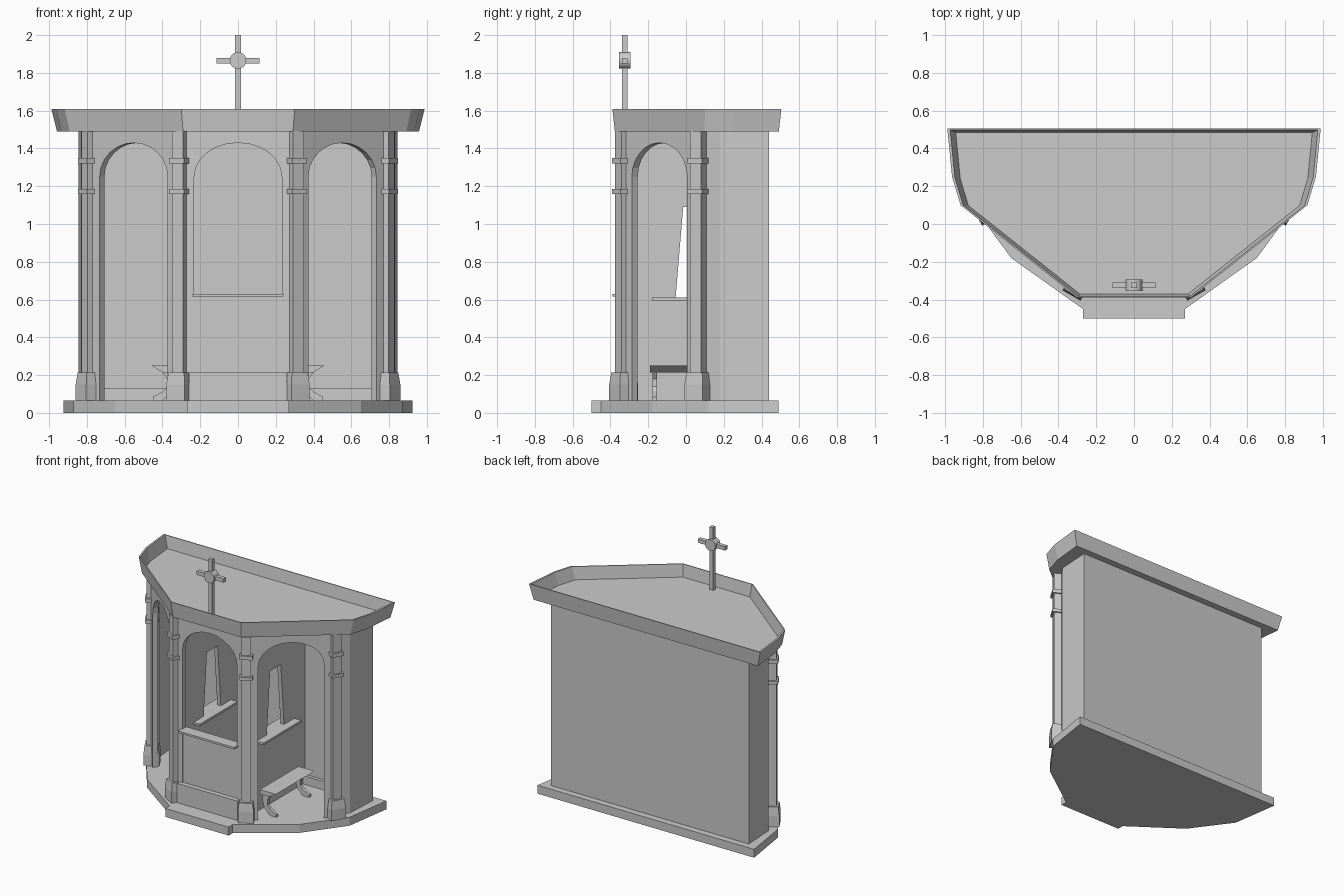
import bpy, bmesh, math
from mathutils import Matrix, Vector

if "Cube" in bpy.data.objects:
    bpy.data.objects.remove(bpy.data.objects["Cube"])

FLOOR, EAVES = 0.065, 1.49


def finish(name, bm, matrix=None):
    if matrix is not None:
        bm.transform(matrix)
    bmesh.ops.recalc_face_normals(bm, faces=bm.faces)
    me = bpy.data.meshes.new(name)
    bm.to_mesh(me)
    bm.free()
    ob = bpy.data.objects.new(name, me)
    bpy.context.scene.collection.objects.link(ob)
    return ob


def loft(name, rings, matrix=None):
    """Join rings of 3D points with quads and cap both ends."""
    bm = bmesh.new()
    vs = [[bm.verts.new(p) for p in r] for r in rings]
    n = len(vs[0])
    for a, b in zip(vs, vs[1:]):
        for i in range(n):
            j = (i + 1) % n
            bm.faces.new((a[i], a[j], b[j], b[i]))
    bm.faces.new(vs[0][::-1])
    bm.faces.new(vs[-1])
    return finish(name, bm, matrix)


def prism(name, pts, z0, z1, matrix=None):
    return loft(name, [[(x, y, z) for x, y in pts] for z in (z0, z1)], matrix)


def box(name, x0, x1, y0, y1, z0, z1):
    return prism(name, [(x0, y0), (x1, y0), (x1, y1), (x0, y1)], z0, z1)


def upright(origin, angle):
    """Local x runs along the wall, local y goes up, local z faces outward."""
    return Matrix.Translation(origin) @ Matrix.Rotation(angle, 4, 'Z') @ Matrix.Rotation(math.pi / 2, 4, 'X')


def both(half):
    """Mirror a right-hand outline (front to back) into a closed outline."""
    return half + [(-x, y) for x, y in reversed(half)]


def mirrored(ob):
    m = ob.modifiers.new("mirror", 'MIRROR')
    m.use_bisect_axis[0] = False
    m.use_mirror_merge = False
    return ob


# Base with front step
prism("base", both([(0.27, -0.5), (0.27, -0.45), (0.65, -0.18), (0.87, 0.12), (0.925, 0.49)]), 0, FLOOR)

# Roof tray with flared rim
rim = both([(0.3, -0.39), (0.918, 0.1), (0.963, 0.25), (0.988, 0.505)])
loft("roof", [[(x * s, 0.05 + (y - 0.05) * s, z) for x, y in rim]
              for s, z in ((0.97, EAVES), (1, 1.61), (0.985, 1.61), (0.955, 1.515))])

# Back and side walls
outer = [(0.77, 0.09), (0.83, 0.18), (0.845, 0.44)]
inner = [(-0.815, 0.41), (-0.795, 0.18), (-0.745, 0.10)]
prism("outer_walls", both(outer) + inner[::-1] + [(-x, y) for x, y in inner], FLOOR, EAVES)
box("back_skirting", -0.72, 0.72, 0.385, 0.415, FLOOR, 0.13)


# Arched panels
def arch_panel(name, origin, angle, half):
    r, spring, rise, n = 0.232, 1.25, 0.18, 12
    arc = [(r * math.cos(math.pi * i / n), spring + rise * math.sin(math.pi * i / n)) for i in range(n + 1)]
    pts = [(-half, FLOOR), (-half, EAVES), (half, EAVES), (half, FLOOR), (r, FLOOR)] + arc + [(-r, FLOOR)]
    return prism(name, pts, -0.02, 0.02, upright(origin, angle))


arch_panel("front_arch", (0, -0.325, 0), 0, 0.30)
mirrored(arch_panel("side_arch", (0.54, -0.125, 0), math.atan2(0.39, 0.48), 0.305))

# Low front door
box("door_panel", -0.235, 0.235, -0.338, -0.312, FLOOR, 0.615)
box("door_sill", -0.24, 0.24, -0.39, -0.30, 0.615, 0.63)
box("door_plinth", -0.26, 0.26, -0.375, -0.31, FLOOR, 0.215)

# Columns with pedestal, shaft and two rings
profile = [(0.056, FLOOR), (0.056, 0.15), (0.048, 0.215), (0.034, 0.215),
           (0.034, 1.16), (0.046, 1.16), (0.046, 1.185), (0.034, 1.185),
           (0.034, 1.32), (0.046, 1.32), (0.046, 1.35), (0.034, 1.35), (0.034, EAVES)]
for name, x, y, deg in (("front_column", 0.303, -0.33, 30), ("side_column", 0.783, 0.068, 60)):
    rings = [[(-r, -r, z), (r, -r, z), (r, r, z), (-r, r, z)] for r, z in profile]
    mirrored(loft(name, rings, Matrix.Translation((x, y, 0)) @ Matrix.Rotation(math.radians(deg), 4, 'Z')))

# Partitions with tapered windows
sideways = upright((0.27, 0, 0), math.pi / 2)
wall = box("partition", 0.255, 0.285, -0.31, 0.41, FLOOR, EAVES)
cutter = prism("window_cutter", [(-0.055, 0.61), (0.155, 0.61), (0.115, 1.09), (-0.015, 1.09)], -0.1, 0.1, sideways)
cutter.hide_render = True
cutter.hide_viewport = True
cut = wall.modifiers.new("window", 'BOOLEAN')
cut.operation, cut.object, cut.solver = 'DIFFERENCE', cutter, 'EXACT'
mirrored(wall)
mirrored(box("window_shelf", 0.20, 0.345, -0.18, 0.28, 0.595, 0.612))

# Kneelers: bevelled board on two curved legs
front = upright((0, 0, 0), 0)
board = [(0.32, 0.25), (0.457, 0.25), (0.40, 0.215), (0.32, 0.215)]
leg = [(0.33, 0.215), (0.40, 0.215), (0.375, 0.18), (0.375, 0.14), (0.395, 0.115), (0.45, 0.085),
       (0.45, FLOOR), (0.40, FLOOR), (0.35, 0.11), (0.335, 0.16)]
mirrored(prism("kneeler_board", board, -0.28, 0.19, front))
for name, y in (("kneeler_front_leg", -0.165), ("kneeler_back_leg", 0.235)):
    mirrored(prism(name, leg, -y - 0.012, -y + 0.012, front))

# Cross with round hub
cy = -0.325
box("cross_post", -0.015, 0.015, cy - 0.015, cy + 0.015, 1.515, 2.0)
box("cross_arm", -0.115, 0.115, cy - 0.015, cy + 0.015, 1.85, 1.88)
hub = [(0.044 * math.cos(math.tau * i / 20), 1.866 + 0.044 * math.sin(math.tau * i / 20)) for i in range(20)]
prism("cross_hub", hub, -0.03, 0.03, upright((0, cy, 0), 0))
